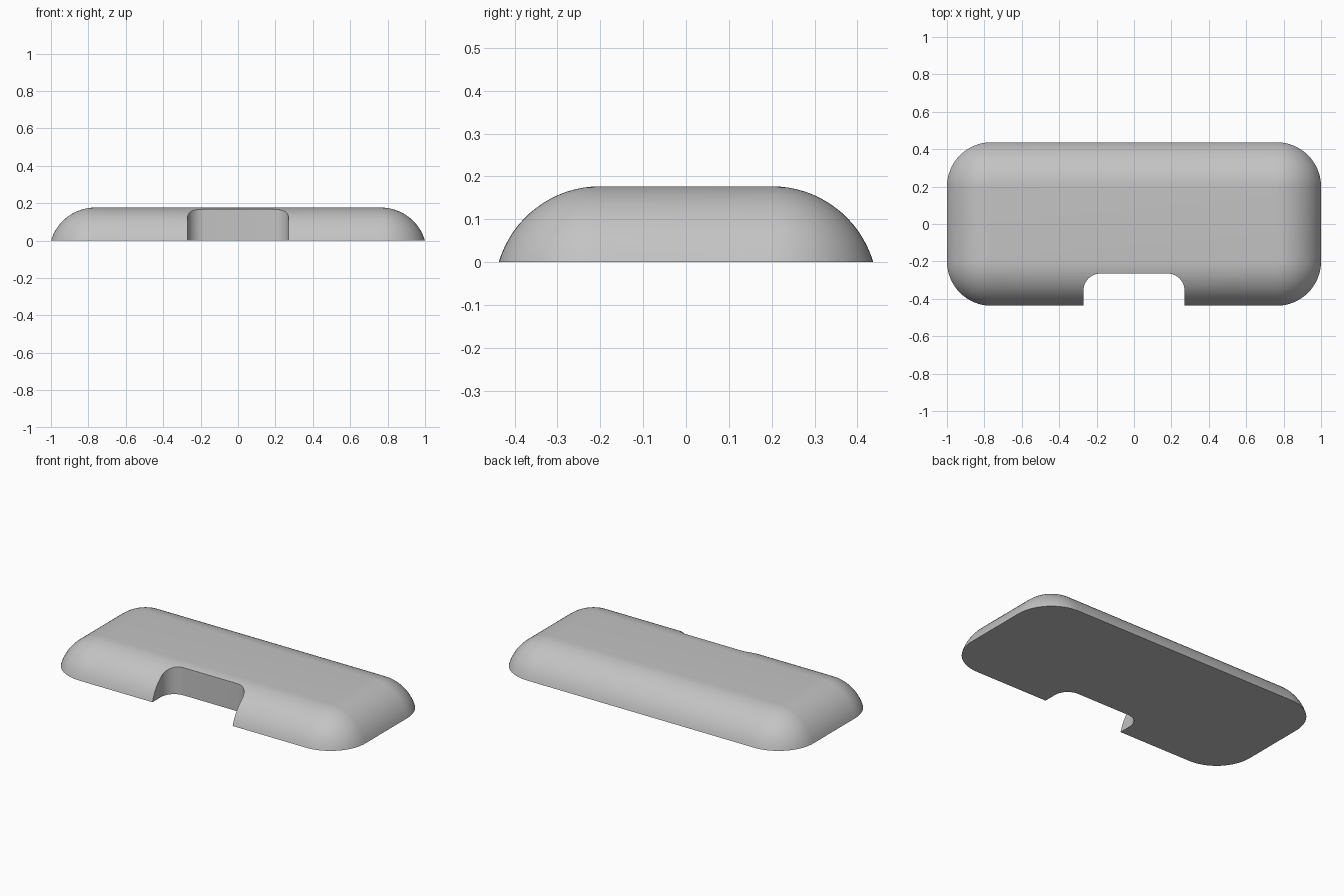
import bpy, bmesh, math

default = bpy.data.objects.get("Cube")
if default:
    bpy.data.objects.remove(default, do_unlink=True)

HEIGHT, RADIUS = 0.177, 0.247       # shell height, edge rounding radius
HALF_X, HALF_Y = 1.0, 0.437         # footprint
DROP = RADIUS - HEIGHT              # arc centre lies this far below the base
REACH = math.sqrt(RADIUS ** 2 - DROP ** 2)
CORE_X, CORE_Y = HALF_X - REACH, HALF_Y - REACH
STEPS = 16

grey = bpy.data.materials.new("light_grey")
grey.use_nodes = True
grey.diffuse_color = (0.55, 0.55, 0.55, 1)
grey.node_tree.nodes["Principled BSDF"].inputs["Base Color"].default_value = grey.diffuse_color


def rounded_outline(cx, cy, r, steps=STEPS):
    """Counter-clockwise rectangle outline with round corners of radius r."""
    points = []
    for q, (sx, sy) in enumerate(((1, 1), (-1, 1), (-1, -1), (1, -1))):
        for i in range(steps + 1):
            a = math.pi / 2 * (q + i / steps)
            points.append((sx * cx + r * math.cos(a), sy * cy + r * math.sin(a)))
    return points


def loft(name, layers):
    """Skin a stack of (outline, z) layers and cap both ends."""
    bm = bmesh.new()
    rings = [[bm.verts.new((x, y, z)) for x, y in outline] for outline, z in layers]
    for low, high in zip(rings, rings[1:]):
        n = len(low)
        for i in range(n):
            j = (i + 1) % n
            bm.faces.new((low[i], low[j], high[j], high[i]))
    bm.faces.new(rings[0][::-1])
    bm.faces.new(rings[-1])
    bmesh.ops.remove_doubles(bm, verts=bm.verts, dist=1e-5)
    bmesh.ops.recalc_face_normals(bm, faces=bm.faces)
    mesh = bpy.data.meshes.new(name)
    bm.to_mesh(mesh)
    bm.free()
    mesh.materials.append(grey)
    obj = bpy.data.objects.new(name, mesh)
    bpy.context.collection.objects.link(obj)
    return obj


# Domed shell: quarter-round profile swept round the footprint
start = math.asin(DROP / RADIUS)
layers = []
for i in range(STEPS + 1):
    a = start + (math.pi / 2 - start) * i / STEPS
    r = RADIUS * math.cos(a)
    layers.append((rounded_outline(CORE_X, CORE_Y, r), RADIUS * math.sin(a) - DROP))
shell = loft("rounded_shell", layers)

# Front notch with rounded inner corners
fillet, notch_x, notch_back = 0.09, 0.27, -0.265
notch_half_y = 0.3
outline = [(x, y + notch_back - notch_half_y)
           for x, y in rounded_outline(notch_x - fillet, notch_half_y - fillet, fillet, 10)]
cutter = loft("notch_cutter", [(outline, -0.1), (outline, 0.3)])
cutter.hide_render = True

cut = shell.modifiers.new("front_notch", "BOOLEAN")
cut.operation = "DIFFERENCE"
cut.solver = "EXACT"
cut.object = cutter

# Bake the cut, drop the helper, and smooth all but the sharp rims
graph = bpy.context.evaluated_depsgraph_get()
baked = bpy.data.meshes.new_from_object(shell.evaluated_get(graph))
shell.modifiers.clear()
shell.data = baked
bpy.data.objects.remove(cutter, do_unlink=True)
baked.shade_smooth()
baked.set_sharp_from_angle(angle=math.radians(30))
